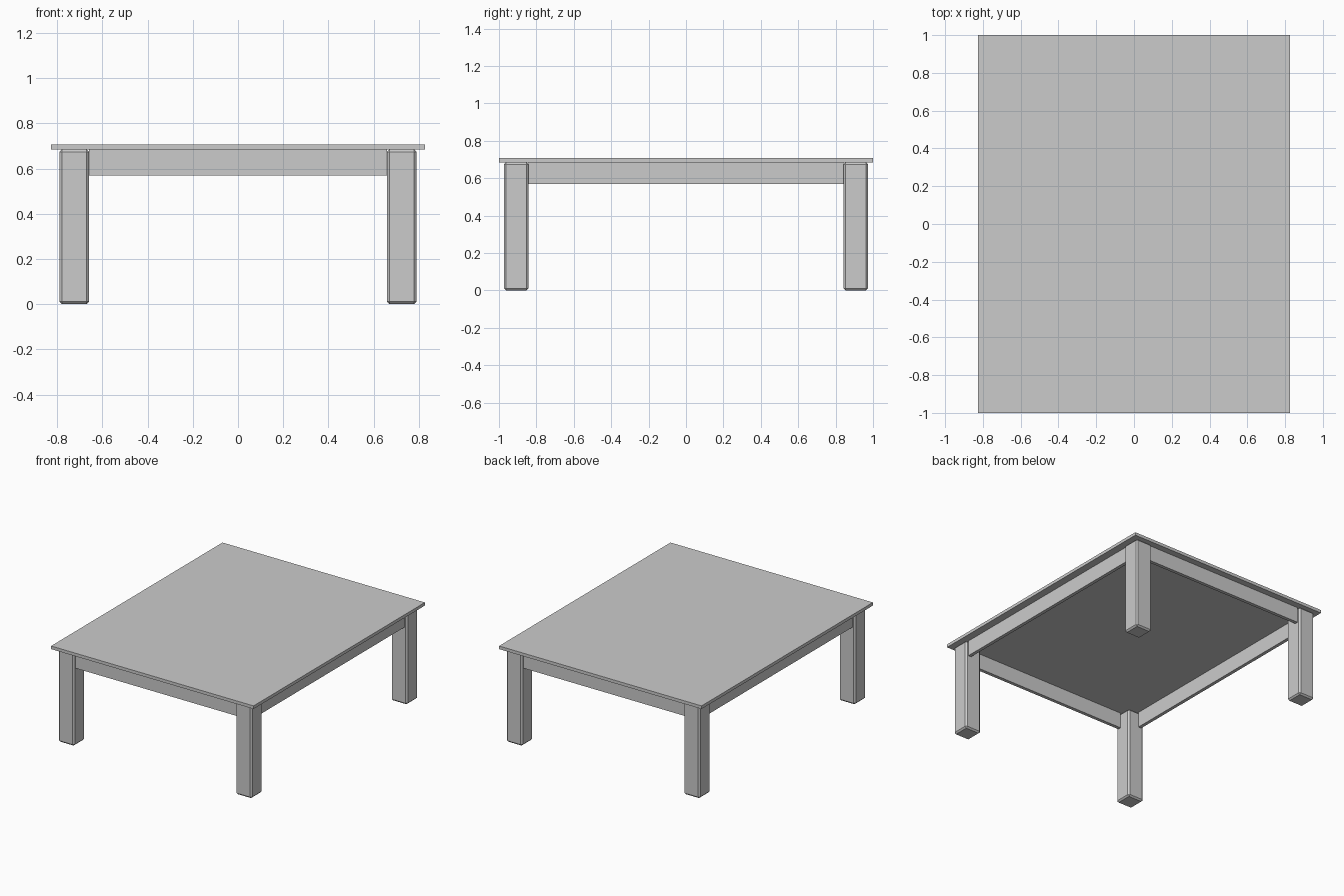
import bpy

if "Cube" in bpy.data.objects:
    bpy.data.objects.remove(bpy.data.objects["Cube"])

TOP_Z, SLAB_Z, APRON_Z = 0.708, 0.685, 0.57   # top surface, slab underside, apron bottom
LEG_X, LEG_Y, LEG = 0.725, 0.907, 0.131       # leg centres and thickness
APRON_T, INSET = 0.025, 0.02                  # apron thickness, setback from leg face


def box(name, center, size, bevel=0.0):
    bpy.ops.mesh.primitive_cube_add(size=1, location=center)
    ob = bpy.context.object
    ob.name = name
    ob.scale = size
    bpy.ops.object.transform_apply(location=False, rotation=False, scale=True)
    if bevel:
        mod = ob.modifiers.new("chamfer", 'BEVEL')
        mod.width = bevel
        mod.segments = 1
    return ob


# Table top
box("table_top", (0, 0, (TOP_Z + SLAB_Z) / 2), (1.654, 2.0, TOP_Z - SLAB_Z))

# Four chamfered legs
for sy, row in ((-1, "front"), (1, "back")):
    for sx, side in ((-1, "left"), (1, "right")):
        box(f"{row}_{side}_leg", (sx * LEG_X, sy * LEG_Y, SLAB_Z / 2),
            (LEG, LEG, SLAB_Z), bevel=0.011)

# Aprons between the legs, set slightly back from the outer leg faces
zc, h = (SLAB_Z + APRON_Z) / 2, SLAB_Z - APRON_Z
ax = LEG_X + LEG / 2 - INSET - APRON_T / 2
ay = LEG_Y + LEG / 2 - INSET - APRON_T / 2
for s, row, side in ((-1, "front", "left"), (1, "back", "right")):
    box(f"{row}_apron", (0, s * ay, zc), (2 * LEG_X - LEG, APRON_T, h))
    box(f"{side}_apron", (s * ax, 0, zc), (APRON_T, 2 * LEG_Y - LEG, h))
